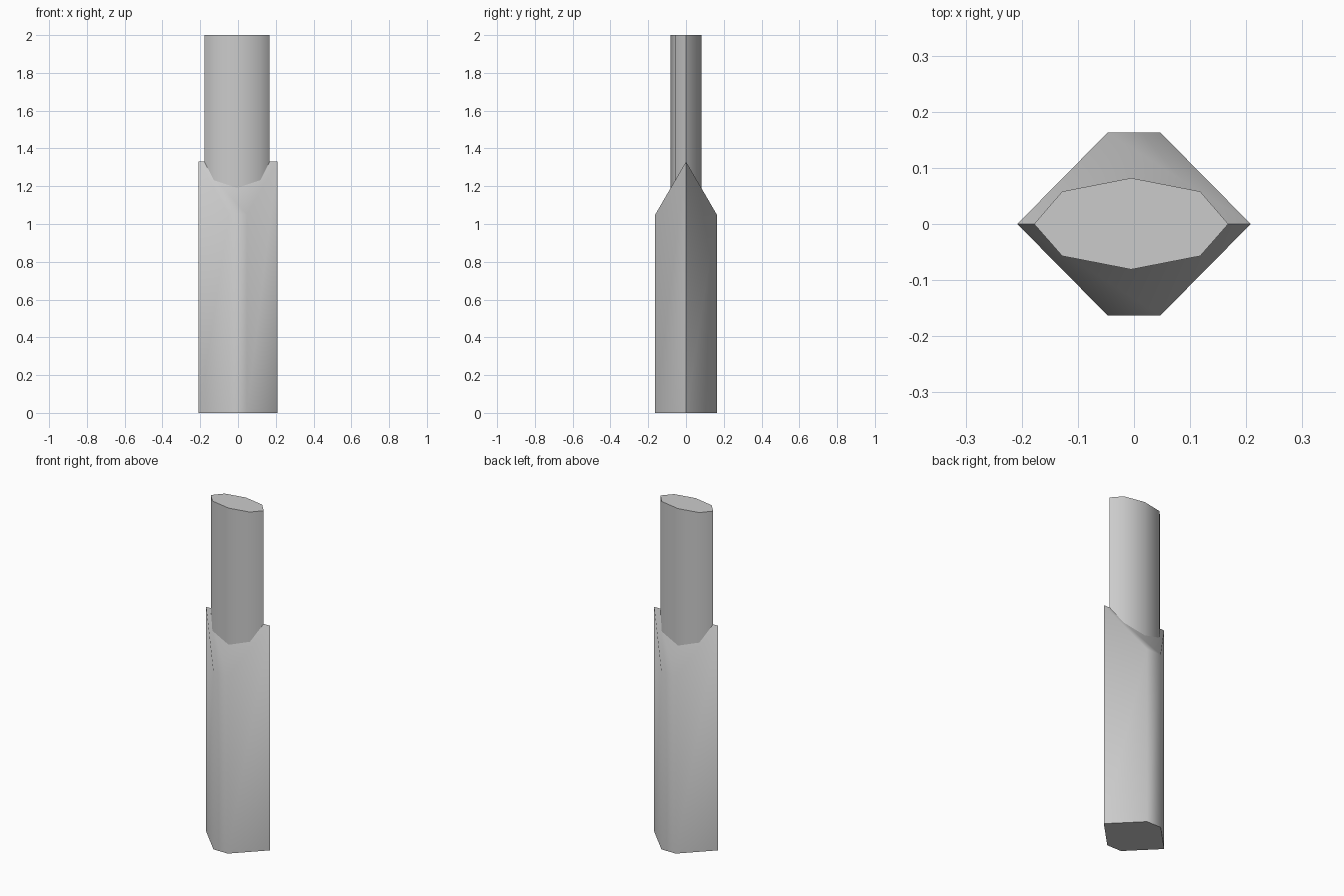
import bpy, bmesh
from math import radians

if "Cube" in bpy.data.objects:
    bpy.data.objects.remove(bpy.data.objects["Cube"])


def make_prism(name, outline, z_bottom, top_height, top_faces):
    """Prism over an outline; top_height(y) sets the height of each upper corner."""
    bm = bmesh.new()
    low = [bm.verts.new((x, y, z_bottom)) for x, y in outline]
    high = [bm.verts.new((x, y, top_height(y))) for x, y in outline]
    n = len(outline)
    for i in range(n):
        j = (i + 1) % n
        bm.faces.new((low[i], low[j], high[j], high[i]))
    bm.faces.new(low[::-1])
    for face in top_faces:
        bm.faces.new([high[i] for i in face])
    bmesh.ops.recalc_face_normals(bm, faces=bm.faces)
    mesh = bpy.data.meshes.new(name)
    bm.to_mesh(mesh)
    bm.free()
    obj = bpy.data.objects.new(name, mesh)
    bpy.context.collection.objects.link(obj)
    bpy.ops.object.select_all(action='DESELECT')
    obj.select_set(True)
    bpy.context.view_layer.objects.active = obj
    bpy.ops.object.shade_smooth_by_angle(angle=radians(60))
    return obj


# Lower body: hexagonal column whose top slopes up to a ridge along x
W, C, D = 0.208, 0.047, 0.163
body_outline = [(-W, 0), (-C, -D), (C, -D), (W, 0), (C, D), (-C, D)]
make_prism("lower_body", body_outline, 0.0,
           lambda y: 1.33 - 0.28 * abs(y) / D,
           [(0, 1, 2, 3), (3, 4, 5, 0)])

# Upper shaft: flattened eight-sided column rising out of the ridge
OX = -0.005
shaft_outline = [(OX + x, y) for x, y in
                 [(-0.173, 0), (-0.123, -0.057), (0, -0.081), (0.123, -0.057),
                  (0.173, 0), (0.123, 0.058), (0, 0.082), (-0.123, 0.058)]]
make_prism("upper_shaft", shaft_outline, 1.05, lambda y: 2.0, [range(8)])
